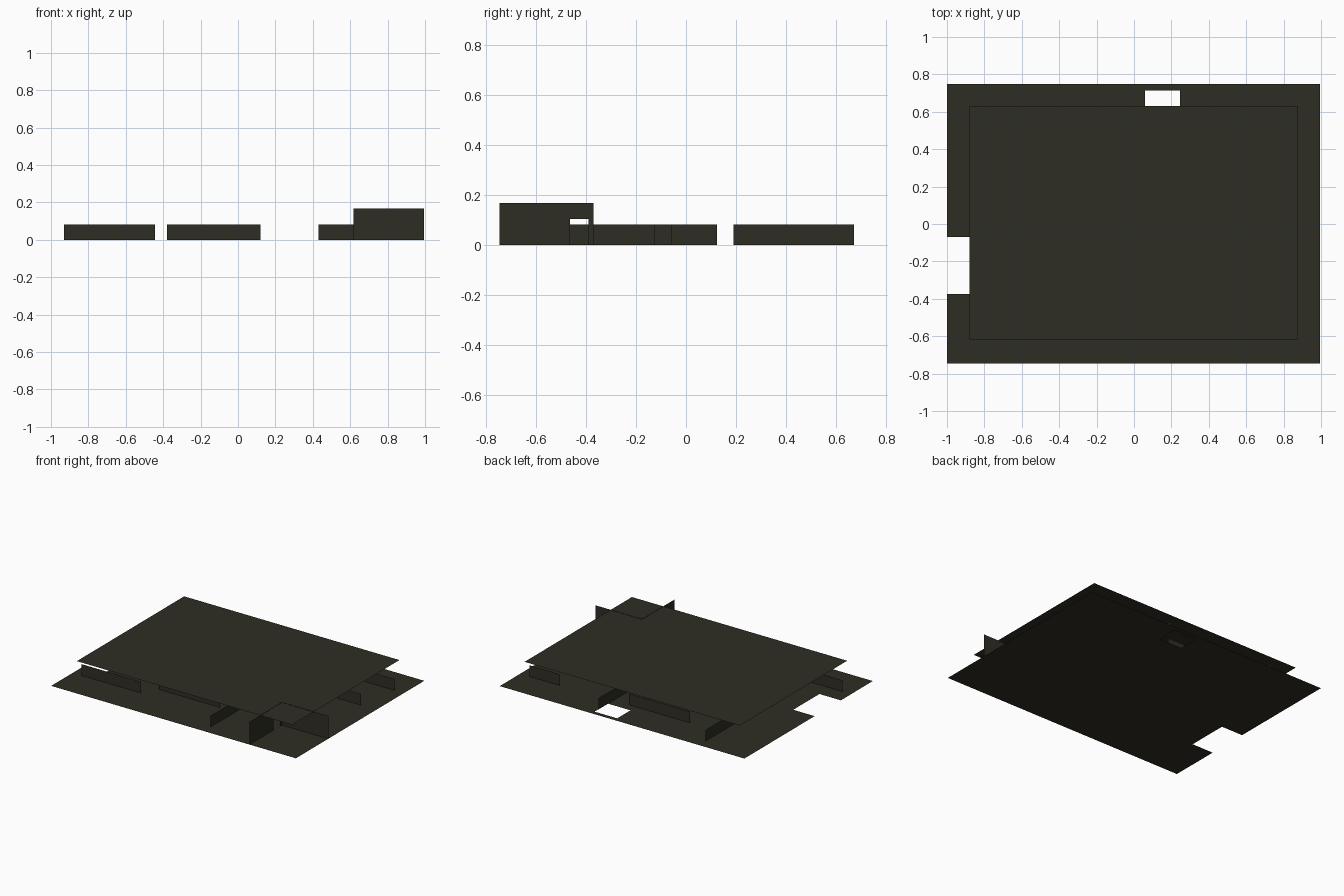
import bpy

if "Cube" in bpy.data.objects:
    bpy.data.objects.remove(bpy.data.objects["Cube"])

olive = bpy.data.materials.new("dark_olive")
olive.diffuse_color = (0.028, 0.027, 0.017, 1)
olive.use_nodes = True
olive.node_tree.nodes["Principled BSDF"].inputs["Base Color"].default_value = olive.diffuse_color

LOW, TALL = 0.083, 0.168


def sheet(name, quads):
    """Object made of flat quads, sharing corner points."""
    points, faces = [], []
    for quad in quads:
        face = []
        for p in quad:
            if p not in points:
                points.append(p)
            face.append(points.index(p))
        faces.append(face)
    mesh = bpy.data.meshes.new(name)
    mesh.from_pydata(points, [], faces)
    mesh.materials.append(olive)
    obj = bpy.data.objects.new(name, mesh)
    bpy.context.collection.objects.link(obj)
    return obj


def flat(x0, x1, y0, y1, z):
    return [(x0, y0, z), (x1, y0, z), (x1, y1, z), (x0, y1, z)]


def wall_x(y, x0, x1, z0=0, z1=LOW):
    return [(x0, y, z0), (x1, y, z0), (x1, y, z1), (x0, y, z1)]


def wall_y(x, y0, y1, z0=0, z1=LOW):
    return [(x, y0, z0), (x, y1, z0), (x, y1, z1), (x, y0, z1)]


# Floor with an edge notch on the left and a rectangular opening at the back
xs = [-1, -0.825, 0.06, 0.245, 0.995]
ys = [-0.747, -0.375, -0.07, 0.56, 0.715, 0.748]
openings = {(0, 1), (2, 3)}
sheet("floor", [flat(xs[i], xs[i + 1], ys[j], ys[j + 1], 0)
                for i in range(4) for j in range(5) if (i, j) not in openings])

# Flat roof sheet
sheet("roof", [flat(-0.88, 0.875, -0.62, 0.63, 0.166)])

# Low partitions running left to right: (y, x start, x end)
for y, x0, x1 in [(-0.495, -0.93, -0.445), (-0.38, -0.38, 0.12),
                  (0.495, -0.38, 0.12), (0.51, 0.675, 0.92),
                  (0.19, 0.43, 0.87)]:
    sheet("cross_partition", [wall_x(y, x0, x1)])

# Low partitions running front to back, with doorway gaps: (x, y start, y end)
for x, y0, y1 in [(0.245, -0.67, -0.125), (0.245, -0.06, 0.125),
                  (0.243, 0.19, 0.673), (-0.63, 0.19, 0.673),
                  (-0.63, -0.31, 0.125)]:
    sheet("long_partition", [wall_y(x, y0, y1)])

# Tall corner room: back wall, and side wall with a doorway
sheet("room_back_wall", [wall_x(-0.37, 0.617, 0.995, 0, TALL)])
sheet("room_side_wall", [wall_y(0.617, -0.747, -0.465, 0, TALL),
                         wall_y(0.617, -0.465, -0.39, 0.105, TALL),
                         wall_y(0.617, -0.39, -0.37, 0, TALL)])
